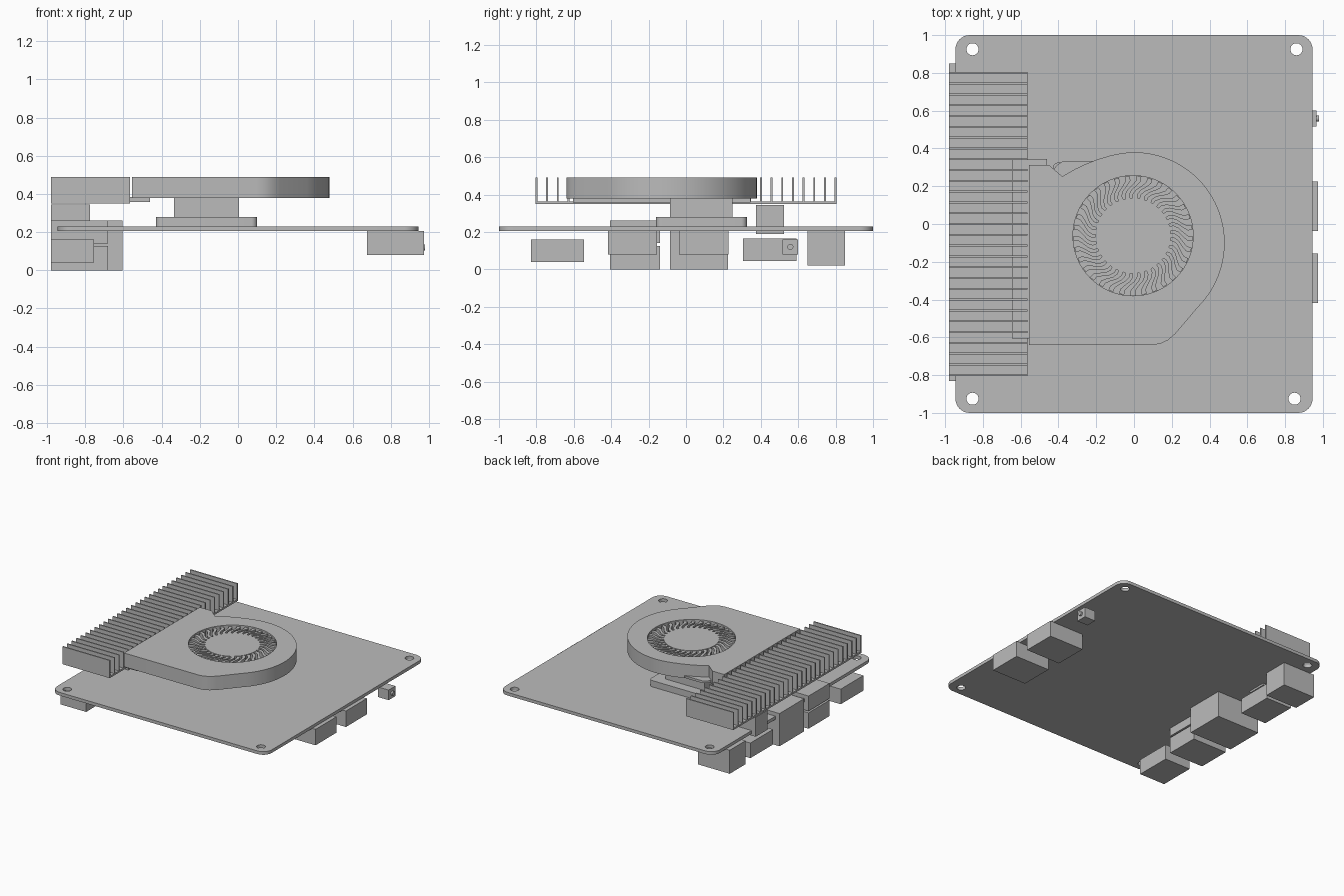
import bpy, bmesh, math
from mathutils import Matrix, Vector

if "Cube" in bpy.data.objects:
    bpy.data.objects.remove(bpy.data.objects["Cube"])

GREY = bpy.data.materials.new("plain grey")
GREY.diffuse_color = (0.5, 0.5, 0.5, 1)
GREY.use_nodes = True
GREY.node_tree.nodes["Principled BSDF"].inputs["Base Color"].default_value = GREY.diffuse_color


def add_object(name, mesh, smooth=False):
    mesh.materials.clear()
    mesh.materials.append(GREY)
    ob = bpy.data.objects.new(name, mesh)
    bpy.context.scene.collection.objects.link(ob)
    if smooth:
        bpy.ops.object.select_all(action='DESELECT')
        ob.select_set(True)
        bpy.context.view_layer.objects.active = ob
        bpy.ops.object.shade_smooth_by_angle(angle=math.radians(30))
    return ob


def box(name, x0, x1, y0, y1, z0, z1):
    bm = bmesh.new()
    bmesh.ops.create_cube(bm, size=1)
    bmesh.ops.scale(bm, vec=(x1 - x0, y1 - y0, z1 - z0), verts=bm.verts)
    bmesh.ops.translate(bm, vec=((x0 + x1) / 2, (y0 + y1) / 2, (z0 + z1) / 2), verts=bm.verts)
    me = bpy.data.meshes.new(name)
    bm.to_mesh(me)
    bm.free()
    return add_object(name, me)


def prism(name, loops, z0, z1, smooth=True):
    """Extrude closed 2D outlines; inner outlines become holes."""
    cu = bpy.data.curves.new(name, 'CURVE')
    cu.dimensions = '2D'
    cu.fill_mode = 'BOTH'
    cu.extrude = (z1 - z0) / 2
    for pts in loops:
        sp = cu.splines.new('POLY')
        sp.points.add(len(pts) - 1)
        for p, (x, y) in zip(sp.points, pts):
            p.co = (x, y, 0, 1)
        sp.use_cyclic_u = True
    tmp = bpy.data.objects.new("tmp", cu)
    bpy.context.scene.collection.objects.link(tmp)
    dg = bpy.context.evaluated_depsgraph_get()
    me = bpy.data.meshes.new_from_object(tmp.evaluated_get(dg))
    bpy.data.objects.remove(tmp)
    bm = bmesh.new()
    bm.from_mesh(me)
    bmesh.ops.remove_doubles(bm, verts=bm.verts, dist=1e-5)
    bmesh.ops.recalc_face_normals(bm, faces=bm.faces)
    bmesh.ops.translate(bm, vec=(0, 0, (z0 + z1) / 2), verts=bm.verts)
    bm.to_mesh(me)
    bm.free()
    return add_object(name, me, smooth)


def arc(cx, cy, r, a0, a1, n):
    return [(cx + r * math.cos(math.radians(a0 + (a1 - a0) * i / n)),
             cy + r * math.sin(math.radians(a0 + (a1 - a0) * i / n))) for i in range(n + 1)]


def circle(cx, cy, r, n):
    return arc(cx, cy, r, 0, 360, n)[:-1]


def round_rect(x0, x1, y0, y1, r, n=8):
    return (arc(x1 - r, y1 - r, r, 0, 90, n) + arc(x0 + r, y1 - r, r, 90, 180, n)
            + arc(x0 + r, y0 + r, r, 180, 270, n) + arc(x1 - r, y0 + r, r, 270, 360, n))


# Circuit board with four mounting holes
holes = [(-0.855, 0.925), (0.86, 0.925), (-0.855, -0.925), (0.85, -0.925)]
prism("circuit_board", [round_rect(-0.945, 0.945, -1, 1, 0.075)]
      + [circle(x, y, 0.032, 24) for x, y in holes], 0.205, 0.23)

# Heat sink: base plate and 29 thin fins
box("heatsink_base", -0.98, -0.565, -0.805, 0.805, 0.35, 0.364)
for i in range(29):
    y = -0.8 + i * 1.6 / 28
    box(f"heatsink_fin_{i + 1}", -0.98, -0.565, y - 0.005, y + 0.005, 0.36, 0.49)

# Blower housing with a round intake
FX, FY = -0.005, -0.062
outline = (arc(0, -0.1, 0.48, -45, 90, 36)
           + [(-0.06, 0.376), (-0.12, 0.364), (-0.19, 0.343), (-0.25, 0.32), (-0.31, 0.292),
              (-0.38, 0.252), (-0.45, 0.312), (-0.555, 0.312), (-0.555, -0.64), (0.10, -0.64),
              (0.14, -0.634), (0.18, -0.615), (0.22, -0.58)])
prism("fan_housing", [outline, circle(FX, FY, 0.318, 64)], 0.38, 0.49)
prism("fan_floor", [circle(FX, FY, 0.318, 64)], 0.38, 0.395)
prism("fan_hub", [circle(FX, FY, 0.2, 48)], 0.39, 0.483)

# Swept fan blades
BLADES = 33
for i in range(BLADES):
    a0 = i * 2 * math.pi / BLADES
    left, right = [], []
    for k in range(6):
        t = k / 5
        r = 0.195 + 0.121 * t
        a = a0 - 0.24 * t + 0.05 * math.sin(2 * math.pi * t)
        w = 0.013 / r
        left.append((FX + r * math.cos(a + w), FY + r * math.sin(a + w)))
        right.append((FX + r * math.cos(a - w), FY + r * math.sin(a - w)))
    prism(f"fan_blade_{i + 1}", [left + right[::-1]], 0.39, 0.48, False)

# Duct plate, housing tab and cooling block under the fan
box("duct_plate", -0.645, -0.46, -0.605, 0.345, 0.357, 0.385)
prism("housing_tab", [[(-0.43, 0.28), (-0.41, 0.31), (-0.375, 0.333), (-0.22, 0.333),
                       (-0.22, 0.3), (-0.36, 0.22)]], 0.382, 0.40, False)
box("cooling_block", -0.335, 0.005, -0.085, 0.248, 0.27, 0.385)
prism("cooling_block_foot", [round_rect(-0.43, 0.10, -0.16, 0.325, 0.03)], 0.225, 0.28)

# Ports on the left edge
ports = [
    ("display_port_front", -0.755, -0.83, -0.545, 0.04, 0.16),
    ("lower_stacked_port", -0.68, -0.405, -0.14, 0.0, 0.126),
    ("upper_stacked_port", -0.68, -0.405, -0.14, 0.14, 0.26),
    ("network_port", -0.605, -0.085, 0.225, 0.0, 0.26),
    ("display_port_back", -0.755, 0.305, 0.59, 0.045, 0.165),
    ("power_socket", -0.70, 0.65, 0.85, 0.02, 0.207),
    ("top_socket", -0.775, 0.375, 0.525, 0.19, 0.345),
]
for name, x1, y0, y1, z0, z1 in ports:
    box(name, -0.98, x1, y0, y1, z0, z1)

# Ports and push button on the right edge
for n, y0 in (("front", -0.418), ("back", -0.037)):
    box(f"right_port_{n}", 0.675, 0.975, y0, y0 + 0.263, 0.08, 0.207)
box("button_body", 0.87, 0.965, 0.515, 0.6, 0.08, 0.16)
bm = bmesh.new()
bmesh.ops.create_cone(bm, cap_ends=True, segments=20, radius1=0.016, radius2=0.016, depth=0.04,
                      matrix=Matrix.Translation(Vector((0.96, 0.558, 0.12)))
                      @ Matrix.Rotation(math.pi / 2, 4, 'Y'))
button = bpy.data.meshes.new("push_button")
bm.to_mesh(button)
bm.free()
add_object("push_button", button, True)
